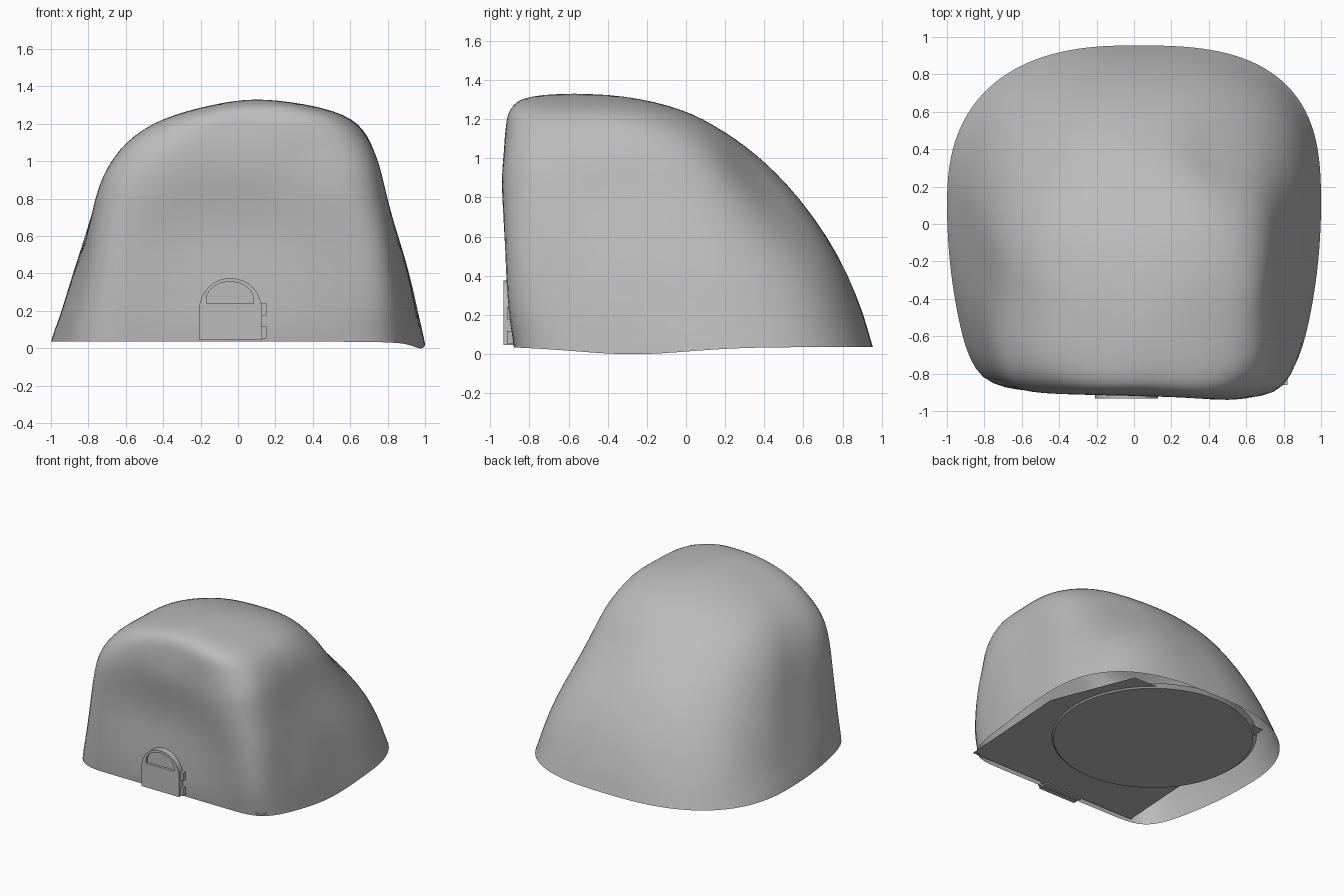
import bpy, bmesh, math
from mathutils import Vector, noise

if "Cube" in bpy.data.objects:
    bpy.data.objects.remove(bpy.data.objects["Cube"])

grey = bpy.data.materials.new("stone grey")
grey.diffuse_color = (0.5, 0.5, 0.5, 1)
grey.use_nodes = True
grey.node_tree.nodes["Principled BSDF"].inputs["Base Color"].default_value = grey.diffuse_color


def add_mesh(name, bm, angle):
    bmesh.ops.recalc_face_normals(bm, faces=bm.faces)
    me = bpy.data.meshes.new(name)
    bm.to_mesh(me)
    bm.free()
    ob = bpy.data.objects.new(name, me)
    return finish(ob, angle, True)


def finish(ob, angle, link):
    if link:
        bpy.context.collection.objects.link(ob)
    ob.data.materials.clear()
    ob.data.materials.append(grey)
    bpy.ops.object.select_all(action='DESELECT')
    ob.select_set(True)
    bpy.context.view_layer.objects.active = ob
    bpy.ops.object.shade_smooth_by_angle(angle=math.radians(angle))
    return ob


def gauss(*v):
    return math.exp(-sum(a * a for a in v))


# Rock shell: stacked outlines
# z, left, right, front, back, widest y, front corner power, front taper
LEVELS = [
    (0.035, -1.00, 1.00, -0.88, 0.955, 0.10, 14, 0.16),
    (0.10, -0.98, 0.985, -0.89, 0.935, 0.08, 14, 0.15),
    (0.20, -0.95, 0.965, -0.905, 0.905, 0.05, 13, 0.13),
    (0.40, -0.88, 0.92, -0.925, 0.83, 0.00, 12, 0.10),
    (0.60, -0.815, 0.865, -0.945, 0.72, -0.08, 10, 0.06),
    (0.80, -0.76, 0.795, -0.955, 0.575, -0.18, 8, 0.02),
    (0.93, -0.71, 0.765, -0.955, 0.45, -0.25, 7, 0.0),
    (1.02, -0.66, 0.745, -0.95, 0.355, -0.3, 6, 0.0),
    (1.10, -0.60, 0.715, -0.945, 0.26, -0.35, 5, 0.0),
    (1.17, -0.51, 0.675, -0.935, 0.15, -0.4, 4.5, 0.0),
    (1.225, -0.40, 0.615, -0.925, 0.04, -0.45, 4, 0.0),
    (1.27, -0.27, 0.51, -0.90, -0.09, -0.5, 3.5, 0.0),
    (1.305, -0.12, 0.36, -0.86, -0.24, -0.53, 3, 0.0),
    (1.325, 0.0, 0.21, -0.75, -0.40, -0.56, 2.5, 0.0),
]
N = 72
bm = bmesh.new()
rings = []
for z, left, right, front, back, cy, power, taper in LEVELS:
    ring = []
    mid, half = (left + right) / 2, (right - left) / 2
    for i in range(N):
        a = 2 * math.pi * i / N
        c, s = math.cos(a), math.sin(a)
        p = power if s < 0 else (2.9 if c > 0 else 2.5) - 0.3 * z
        r = (abs(c) ** p + abs(s) ** p) ** (-1 / p)
        u, v = c * r, s * r
        x = mid + half * u
        if v < 0:
            x = mid + half * u * (1 - taper * v * v)
            y = cy + (cy - front) * v
            # slightly skewed front with a hollow under the arch
            y += 0.035 * (0.6 - x) * v * v * min(1, z / 0.5)
            y += 0.06 * v * v * gauss(x / 0.5, (z - 0.62) / 0.24)
        else:
            y = cy + (back - cy) * v
        # dent on the back right, plus small unevenness
        d = 0.06 * gauss((x - 0.5) / 0.25, (y - 0.42) / 0.25, (z - 0.75) / 0.35)
        x, y = x - d, y - d
        if 0.1 < z < 1.25:
            k = 0.018 * noise.noise(Vector((x * 2.5, y * 2.5, z * 2.5 + 3)))
            x, y = x + k * u, y + k * v
        h = z
        if z < 0.05:
            h -= 0.037 * gauss((x - 1) / 0.3, (y + 0.28) / 0.4)
        ring.append(bm.verts.new((x, y, h)))
    rings.append(ring)
for lo, hi in zip(rings, rings[1:]):
    for i in range(N):
        j = (i + 1) % N
        bm.faces.new((lo[i], lo[j], hi[j], hi[i]))
top = bm.verts.new((0.1, -0.57, 1.33))
for i in range(N):
    bm.faces.new((rings[-1][i], rings[-1][(i + 1) % N], top))
shell = add_mesh("rock_shell", bm, 60)
sub = shell.modifiers.new("smooth", 'SUBSURF')
sub.levels = sub.render_levels = 1

# Flat floor under the rock
bm = bmesh.new()
bm.faces.new([bm.verts.new((x, y, 0.055)) for x, y in
              [(-0.69, -0.86), (0.82, -0.86), (0.88, 0.1), (0.62, 0.75), (-0.59, 0.77)]])
bmesh.ops.reverse_faces(bm, faces=bm.faces)
add_mesh("floor_plate", bm, 30)

# Round room floor
bm = bmesh.new()
bmesh.ops.create_cone(bm, cap_ends=True, segments=64, radius1=0.73, radius2=0.76, depth=0.025)
bmesh.ops.translate(bm, verts=bm.verts, vec=(-0.04, 0.17, 0.0575))
add_mesh("room_floor", bm, 30)


# Door: arched slab with a half-round window opening
def arch(cx, base, spring, rx, rz, n=24):
    pts = [(cx + rx * math.cos(math.pi * i / n), spring + rz * math.sin(math.pi * i / n))
           for i in range(n + 1)]
    if base < spring:
        pts += [(cx - rx, base), (cx + rx, base)]
    return pts


def slab(name, outlines, y0, y1):
    cu = bpy.data.curves.new(name, 'CURVE')
    cu.dimensions, cu.fill_mode = '2D', 'BOTH'
    cu.extrude = (y1 - y0) / 2
    for pts in outlines:
        sp = cu.splines.new('POLY')
        sp.points.add(len(pts) - 1)
        for q, (x, z) in zip(sp.points, pts):
            q.co = (x, z, 0, 1)
        sp.use_cyclic_u = True
    ob = bpy.data.objects.new(name, cu)
    ob.location = (0, (y0 + y1) / 2, 0)
    ob.rotation_euler = (math.pi / 2, 0, 0)
    bpy.context.collection.objects.link(ob)
    bpy.ops.object.select_all(action='DESELECT')
    ob.select_set(True)
    bpy.context.view_layer.objects.active = ob
    bpy.ops.object.convert(target='MESH')
    finish(bpy.context.view_layer.objects.active, 30, False)


window = arch(-0.043, 0.24, 0.262, 0.125, 0.093)
slab("door", [arch(-0.04, 0.045, 0.205, 0.168, 0.17), window], -0.932, -0.84)
slab("window_pane", [window], -0.912, -0.85)

# Door hinges
for z in (0.085, 0.207):
    bm = bmesh.new()
    bmesh.ops.create_cube(bm, size=1)
    for v in bm.verts:
        v.co = (0.135 + 0.034 * v.co.x, -0.89 + 0.05 * v.co.y, z + 0.064 * v.co.z)
    add_mesh("door_hinge", bm, 30)
